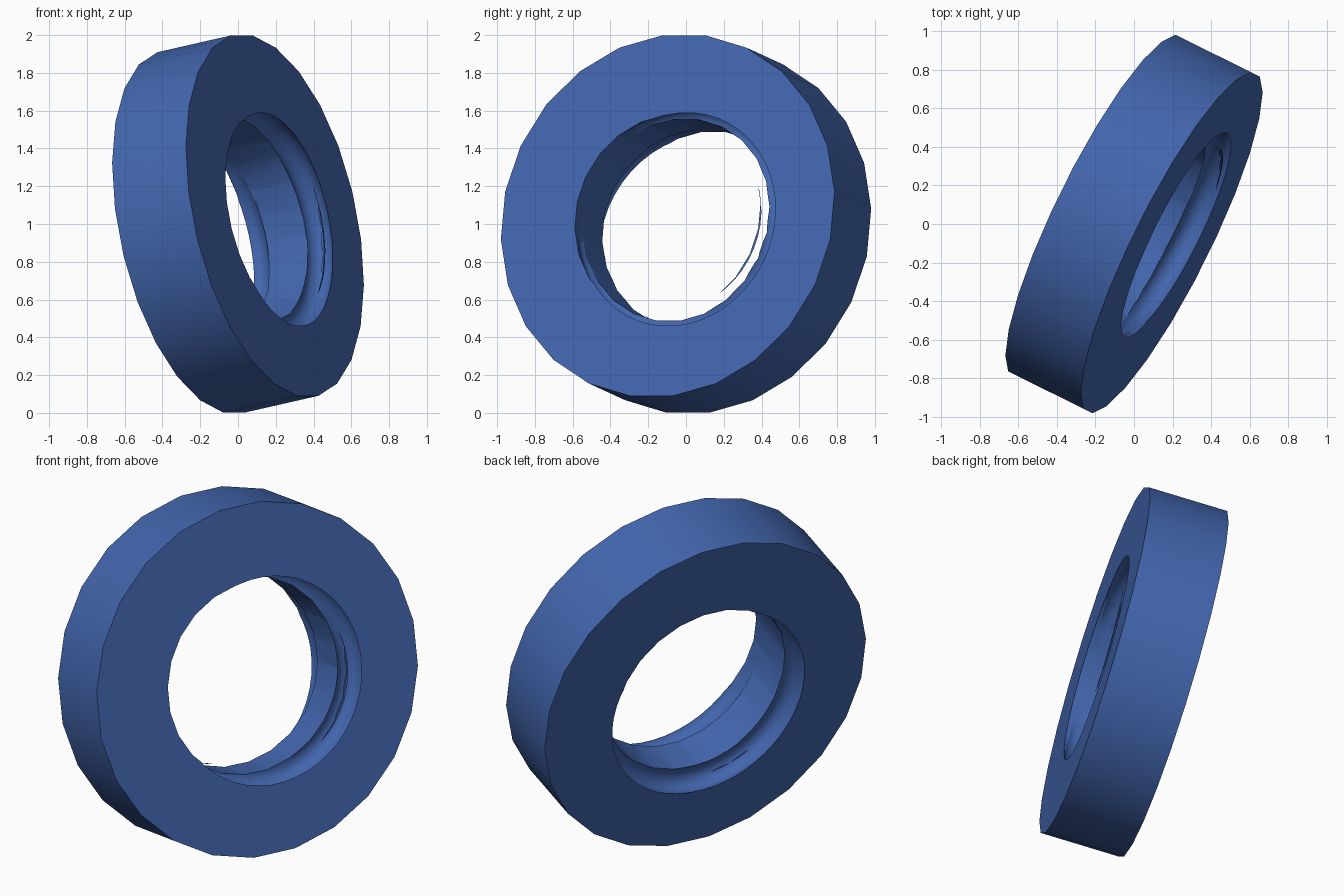
import bpy, bmesh, math
from mathutils import Matrix, Vector

if "Cube" in bpy.data.objects:
    bpy.data.objects.remove(bpy.data.objects["Cube"])

SIDES, R_OUT, R_IN, THICK = 24, 0.982, 0.547, 0.445

blue = bpy.data.materials.new("blue")
blue.diffuse_color = (0.055, 0.132, 0.42, 1)
blue.use_nodes = True
blue.node_tree.nodes["Principled BSDF"].inputs["Base Color"].default_value = blue.diffuse_color


def revolve(name, profile, count, centre=(0, 0, 0)):
    """Closed (radius, height) profile swept around the local z axis."""
    bm = bmesh.new()
    loops = []
    for i in range(count):
        a = (i + 0.5) * math.tau / count
        loops.append([bm.verts.new(Vector((r * math.cos(a), r * math.sin(a), z)) + Vector(centre))
                      for r, z in profile])
    n = len(profile)
    for i in range(count):
        p, q = loops[i], loops[(i + 1) % count]
        for j in range(n):
            k = (j + 1) % n
            bm.faces.new((p[j], q[j], q[k], p[k]))
    bmesh.ops.recalc_face_normals(bm, faces=bm.faces)
    mesh = bpy.data.meshes.new(name)
    bm.to_mesh(mesh)
    bm.free()
    mesh.materials.append(blue)
    ob = bpy.data.objects.new(name, mesh)
    bpy.context.collection.objects.link(ob)
    return ob


# Thick ring
t = THICK / 2
ring = revolve("ring", [(R_IN, -t), (R_OUT, -t), (R_OUT, t), (R_IN, t)], SIDES)

# Round grooves in the bore wall, each shifted sideways so it fades out
tube = 0.07
circle = [(0.535 + tube * math.cos(i * math.tau / 16), tube * math.sin(i * math.tau / 16))
          for i in range(16)]
bpy.context.view_layer.objects.active = ring
for name, centre in (("back_groove", (-0.025, -0.06, -t + 0.045)),
                     ("front_groove", (0.06, -0.02, t - 0.055))):
    cutter = revolve(name, circle, 48, centre)
    cutter.hide_render = True
    mod = ring.modifiers.new(name, 'BOOLEAN')
    mod.operation = 'DIFFERENCE'
    mod.solver = 'EXACT'
    mod.object = cutter
    bpy.ops.object.modifier_apply(modifier=mod.name)
    bpy.data.objects.remove(cutter)

# Smooth walls with crisp rims
ring.select_set(True)
bpy.ops.object.shade_smooth_by_angle(angle=math.radians(30))

# Lean the ring
axis = Vector((0.877, -0.436, 0.2)).normalized()
side = Vector((0, 0, 1)).cross(axis).normalized()
up = axis.cross(side)
turn = Matrix((side, up, axis)).transposed().to_4x4()
ring.matrix_world = Matrix.Translation((0, 0, 1)) @ turn
